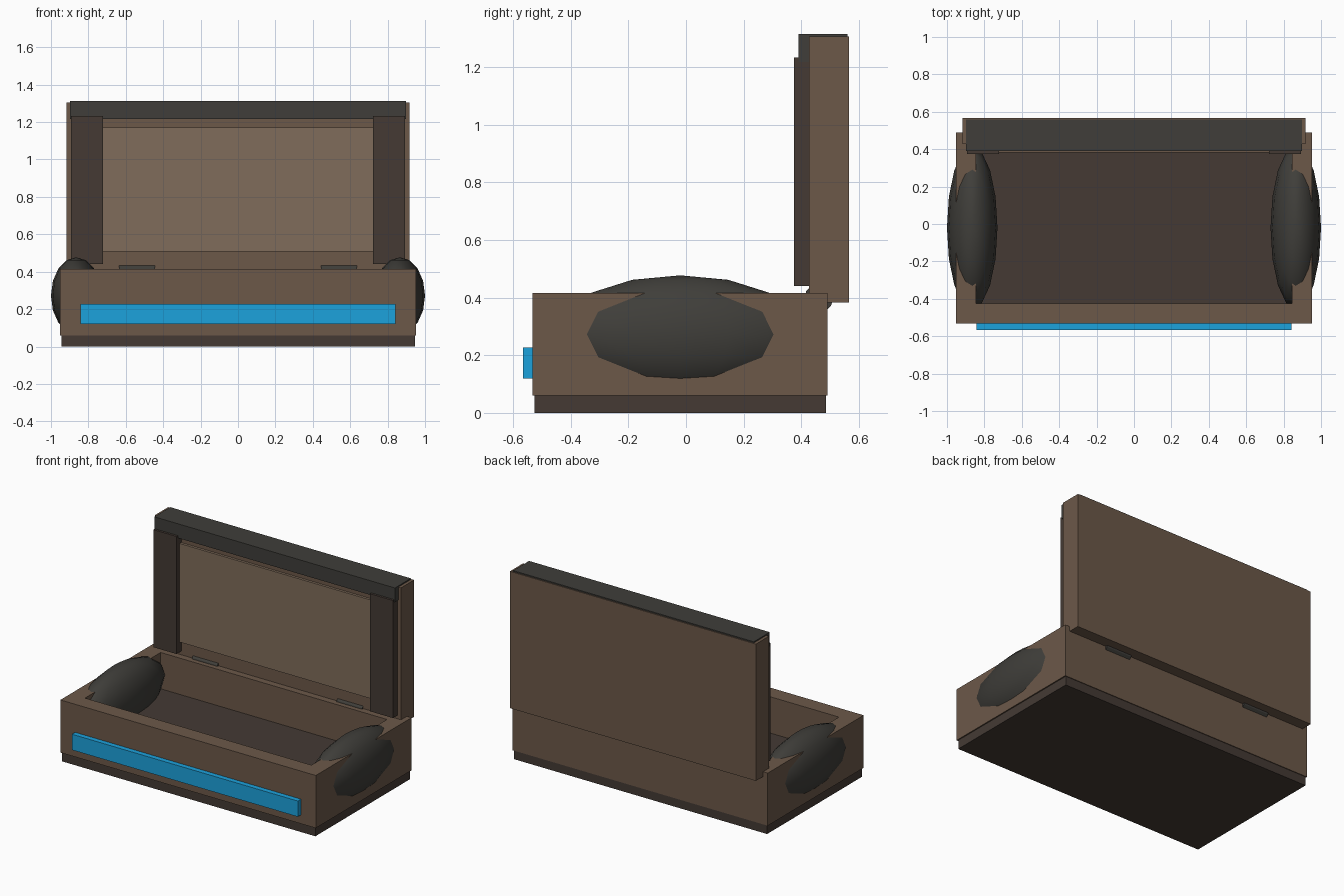
import bpy, bmesh
from mathutils import Matrix, Vector
from math import pi

if "Cube" in bpy.data.objects:
    bpy.data.objects.remove(bpy.data.objects["Cube"])


def material(name, rgb):
    m = bpy.data.materials.new(name)
    m.diffuse_color = (*rgb, 1)
    m.use_nodes = True
    m.node_tree.nodes["Principled BSDF"].inputs["Base Color"].default_value = m.diffuse_color
    return m


BROWN = material("leather_brown", (0.150, 0.098, 0.066))
PANEL = material("light_brown", (0.215, 0.152, 0.103))
DARK = material("dark_brown", (0.058, 0.042, 0.034))
GREY = material("dark_grey", (0.050, 0.048, 0.042))
BLUE = material("blue", (0.012, 0.360, 0.720))


def finish(name, bm, mat):
    bmesh.ops.recalc_face_normals(bm, faces=bm.faces)
    me = bpy.data.meshes.new(name)
    bm.to_mesh(me)
    bm.free()
    me.materials.append(mat)
    ob = bpy.data.objects.new(name, me)
    bpy.context.collection.objects.link(ob)
    return ob


def box_bm(x, y, z):
    bm = bmesh.new()
    size = Vector((x[1] - x[0], y[1] - y[0], z[1] - z[0]))
    mid = Vector((x[0] + x[1], y[0] + y[1], z[0] + z[1])) / 2
    bmesh.ops.create_cube(bm, size=1, matrix=Matrix.Translation(mid) @ Matrix.Diagonal((*size, 1)))
    return bm


def box(name, x, y, z, mat):
    return finish(name, box_bm(x, y, z), mat)


# Base plinth
box("base_plinth", (-0.945, 0.945), (-0.525, 0.485), (0, 0.06), DARK)

# Tray: inset the top face for the rim, then extrude it down to form the cavity
bm = box_bm((-0.953, 0.953), (-0.532, 0.49), (0.06, 0.415))
bm.normal_update()
top = max(bm.faces, key=lambda f: f.calc_center_median().z)
bmesh.ops.inset_region(bm, faces=[top], thickness=0.108, use_even_offset=True)
floor = bmesh.ops.extrude_discrete_faces(bm, faces=[top])["faces"][0]
bmesh.ops.translate(bm, verts=floor.verts, vec=(0, 0, -0.255))
finish("tray", bm, BROWN)
box("tray_floor", (-0.845, 0.845), (-0.424, 0.382), (0.15, 0.17), DARK)

# Front trim strip
box("front_strip", (-0.843, 0.843), (-0.566, -0.53), (0.12, 0.226), BLUE)

# Raised lid with its inner panel and top bar
box("lid", (-0.918, 0.918), (0.427, 0.566), (0.382, 1.305), BROWN)
box("lid_inner_panel", (-0.76, 0.76), (0.41, 0.43), (0.507, 1.172), PANEL)
box("lid_top_bar", (-0.898, 0.898), (0.39, 0.560), (1.217, 1.313), GREY)

for s, side in ((-1, "left"), (1, "right")):
    # Dark pads on the lid
    box(side + "_lid_pad", sorted((s * 0.722, s * 0.893)), (0.375, 0.43), (0.44, 1.233), DARK)

    # Hinge barrels
    bm = bmesh.new()
    bmesh.ops.create_cone(bm, cap_ends=True, segments=12, radius1=0.05, radius2=0.05, depth=0.19,
                          matrix=Matrix.Translation((s * 0.54, 0.46, 0.397)) @ Matrix.Rotation(pi / 2, 4, 'Y'))
    finish(side + "_hinge", bm, GREY)

    # Rounded end bumpers passing through the side walls
    bm = bmesh.new()
    bmesh.ops.create_uvsphere(bm, u_segments=16, v_segments=8, radius=1,
                              matrix=Matrix.Translation((s * 0.865, -0.02, 0.272))
                              @ Matrix.Diagonal((0.135, 0.435, 0.205, 1)))
    for f in bm.faces:
        f.smooth = True
    finish(side + "_bumper", bm, GREY)
